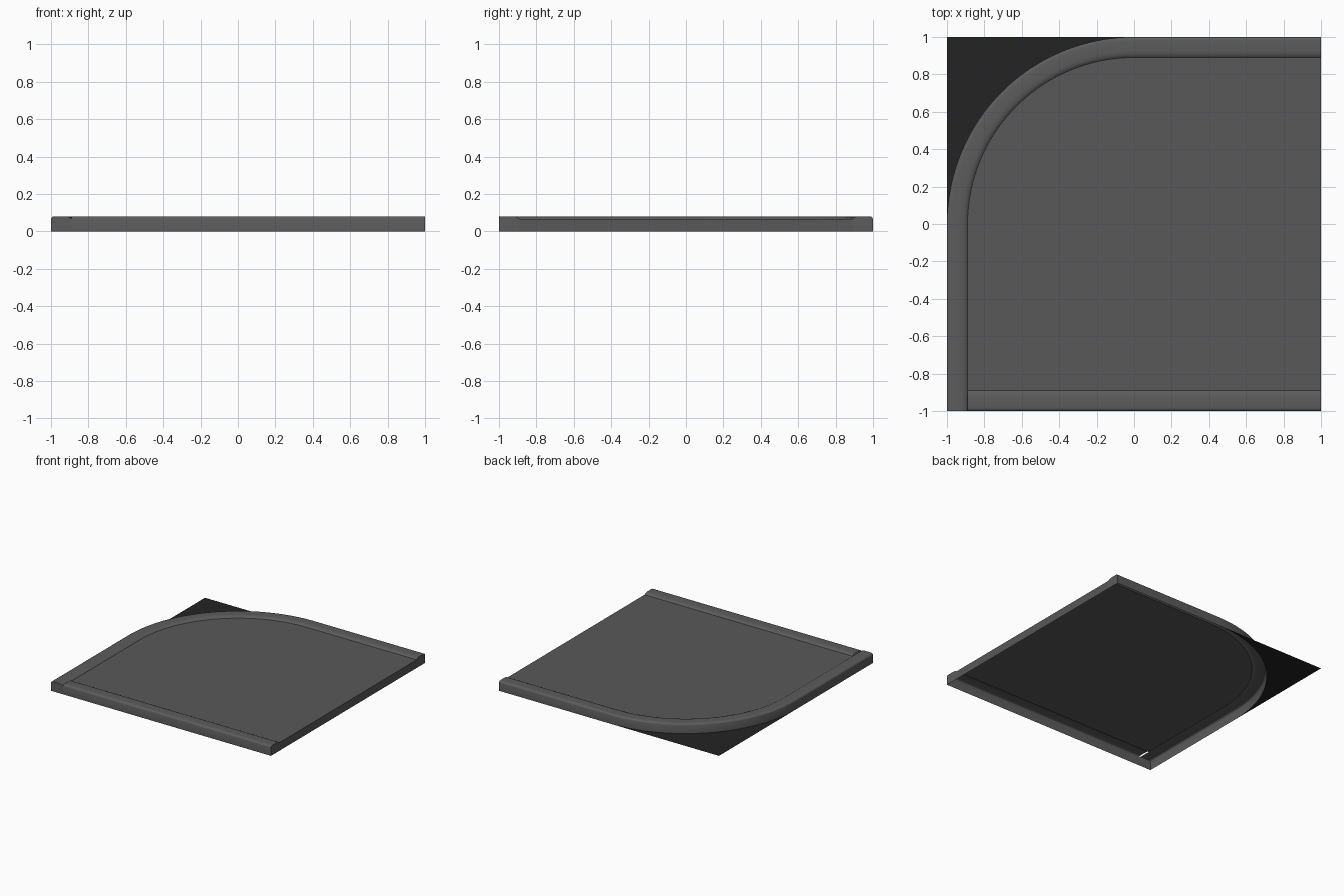
import bpy, math

if "Cube" in bpy.data.objects:
    bpy.data.objects.remove(bpy.data.objects["Cube"])


def material(name, v):
    m = bpy.data.materials.new(name)
    m.diffuse_color = (v, v, v, 1)
    m.use_nodes = True
    m.node_tree.nodes["Principled BSDF"].inputs["Base Color"].default_value = m.diffuse_color
    return m


ROAD = material("asphalt grey", 0.098)
CURB = material("curb grey", 0.107)
DARK = material("corner black", 0.017)

H, W, ROAD_Z = 0.08, 0.11, 0.067
N = 32  # segments in the quarter arc

# curb cross-section: inset from outer edge, height (open underneath)
PROFILE = [(0, 0), (0, 0.066), (0.003, 0.074), (0.010, 0.079), (0.022, H),
           (0.075, H), (0.092, 0.078), (0.103, 0.073), (W, ROAD_Z)]


def mesh_object(name, verts, faces, mat, smooth=False):
    me = bpy.data.meshes.new(name)
    me.from_pydata(verts, [], faces)
    me.materials.append(mat)
    me.update()
    ob = bpy.data.objects.new(name, me)
    bpy.context.collection.objects.link(ob)
    if smooth:
        bpy.context.view_layer.objects.active = ob
        ob.select_set(True)
        bpy.ops.object.shade_smooth_by_angle(angle=math.radians(50))
        ob.select_set(False)
    return ob


def curb(name, path, caps):
    """Sweep the profile; path holds (outer point, inward direction), run clockwise from above."""
    k = len(PROFILE)
    verts = [(p[0] + d[0] * u, p[1] + d[1] * u, z) for p, d in path for u, z in PROFILE]
    faces = [(i * k + j, i * k + j + 1, (i + 1) * k + j + 1, (i + 1) * k + j)
             for i in range(len(path) - 1) for j in range(k - 1)]
    faces = [f[::-1] for f in faces]
    # end caps reach the ground
    for end in caps:
        i = 0 if end == "start" else len(path) - 1
        p, d = path[i]
        verts.append((p[0] + d[0] * W, p[1] + d[1] * W, 0))
        ring = [i * k + j for j in range(k)] + [len(verts) - 1]
        faces.append(tuple(ring if end == "start" else ring[::-1]))
    return mesh_object(name, verts, faces, CURB, True)


# curbs along the edges and around the rounded corner
curb("front_curb", [((1, -1), (0, 1)), ((-1 + W, -1), (0, 1))], ["start"])
curb("left_curb", [((-1, -1), (1, 0)), ((-1, 0), (1, 0))], ["start"])
arc = [(math.cos(a), math.sin(a)) for a in
       (math.pi - math.pi / 2 * i / N for i in range(N + 1))]
curb("corner_curb", [((c, s), (-c, -s)) for c, s in arc], [])
curb("back_curb", [((0, 1), (0, -1)), ((1, 1), (0, -1))], ["end"])

# road surface, a single sheet following the inner curb line
r = 1 - W
outline = [(-r, -r), (1, -r), (1, r)] + [(c * r, s * r) for c, s in arc[::-1]]
mesh_object("road_surface", [(x, y, ROAD_Z) for x, y in outline],
            [tuple(range(len(outline)))], ROAD)

# open road edge on the right side
mesh_object("road_end", [(1, -r, 0), (1, r, 0), (1, r, ROAD_Z), (1, -r, ROAD_Z)],
            [(0, 1, 2, 3)], ROAD)

# dark ground sheet outside the rounded corner
verts = [(-1, 1, 0)] + [(c, s, 0) for c, s in arc]
mesh_object("corner_ground", verts, [(0, i, i + 1) for i in range(1, N + 1)], DARK)
